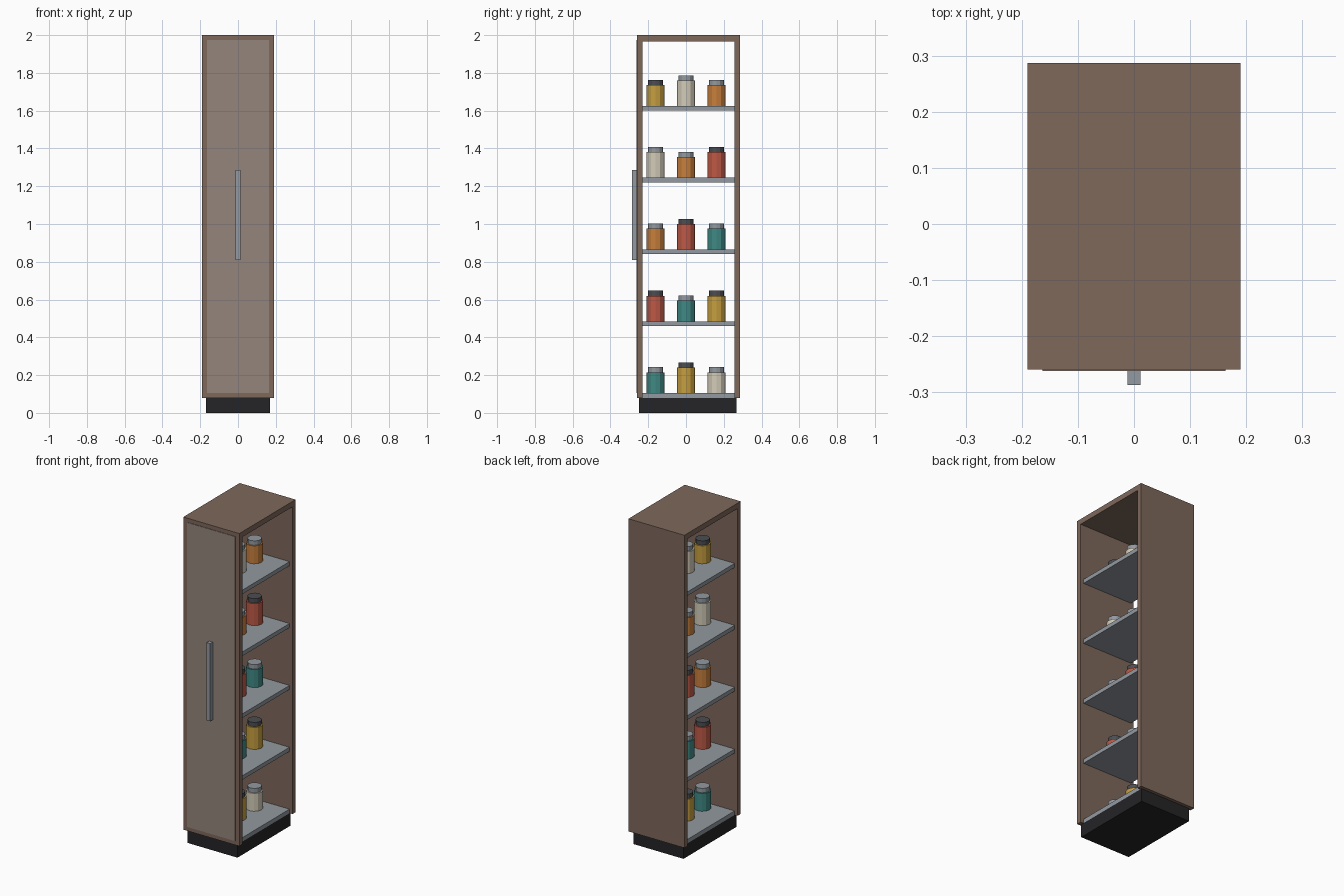
import bpy, bmesh

if "Cube" in bpy.data.objects:
    bpy.data.objects.remove(bpy.data.objects["Cube"])


def material(name, rgb):
    m = bpy.data.materials.new(name)
    m.diffuse_color = (*rgb, 1)
    m.use_nodes = True
    m.node_tree.nodes["Principled BSDF"].inputs["Base Color"].default_value = m.diffuse_color
    return m


WOOD = material("wood", (0.21, 0.14, 0.105))
PANEL = material("door_face", (0.30, 0.235, 0.20))
STEEL = material("steel", (0.29, 0.32, 0.35))
BLACK = material("black", (0.018, 0.018, 0.02))
DARK = material("dark_lid", (0.07, 0.075, 0.085))
TEAL = material("teal", (0.05, 0.25, 0.23))
YELLOW = material("yellow", (0.56, 0.34, 0.05))
CREAM = material("cream", (0.65, 0.60, 0.48))
ORANGE = material("orange", (0.57, 0.21, 0.045))
RED = material("red", (0.51, 0.10, 0.06))


def make(name, bm, mat):
    bmesh.ops.recalc_face_normals(bm, faces=bm.faces)
    mesh = bpy.data.meshes.new(name)
    bm.to_mesh(mesh)
    bm.free()
    mesh.materials.append(mat)
    ob = bpy.data.objects.new(name, mesh)
    bpy.context.collection.objects.link(ob)
    return ob


def box(name, lo, hi, mat):
    bm = bmesh.new()
    bmesh.ops.create_cube(bm, size=1)
    for v in bm.verts:
        v.co = [(a + b) / 2 + c * (b - a) for a, b, c in zip(lo, hi, v.co)]
    return make(name, bm, mat)


def cylinder(name, y, z, radius, height, mat, sides=12):
    bm = bmesh.new()
    bmesh.ops.create_cone(bm, cap_ends=True, segments=sides, radius1=radius,
                          radius2=radius, depth=height)
    bmesh.ops.translate(bm, verts=bm.verts, vec=(0, y, z + height / 2))
    return make(name, bm, mat)


# Carcass: door, top and back as one inverted U, open on both sides
W, FRONT, BACK, T = 0.19, -0.259, 0.287, 0.03
profile = [(FRONT, 0.08), (FRONT, 2), (BACK, 2), (BACK, 0.08),
           (BACK - T, 0.08), (BACK - T, 1.967), (FRONT + T, 1.967), (FRONT + T, 0.08)]
bm = bmesh.new()
face = bm.faces.new([bm.verts.new((-W, y, z)) for y, z in profile])
ext = bmesh.ops.extrude_face_region(bm, geom=[face])
bmesh.ops.translate(bm, vec=(2 * W, 0, 0),
                    verts=[g for g in ext["geom"] if isinstance(g, bmesh.types.BMVert)])
make("carcass", bm, WOOD)

# Door face, pull handle and recessed plinth
box("door_face", (-0.163, -0.262, 0.105), (0.163, FRONT + 0.005, 1.975), PANEL)
box("handle", (-0.012, -0.287, 0.81), (0.012, -0.261, 1.287), STEEL)
box("plinth", (-0.17, -0.248, 0), (0.17, 0.267, 0.08), BLACK)

# Shelves, each with three jars; colours shift by one per shelf
jars = [("teal", TEAL, STEEL), ("yellow", YELLOW, DARK), ("cream", CREAM, STEEL),
        ("orange", ORANGE, STEEL), ("red", RED, DARK)]
for i in range(5):
    top = 0.105 + 0.38 * i
    box(f"shelf_{i + 1}", (-0.17, FRONT + T, top - 0.025), (0.17, BACK - T, top), STEEL)
    for j in range(3):
        colour, mat, lid = jars[(j - i) % 5]
        y = 0.161 * (j - 1)
        h = 0.135 if (i + j) % 2 else 0.11
        name = f"{colour}_jar_{i + 1}_{j + 1}"
        cylinder(name, y, top, 0.048, h, mat)
        cylinder(name + "_lid", y, top + h, 0.04, 0.027, lid)
